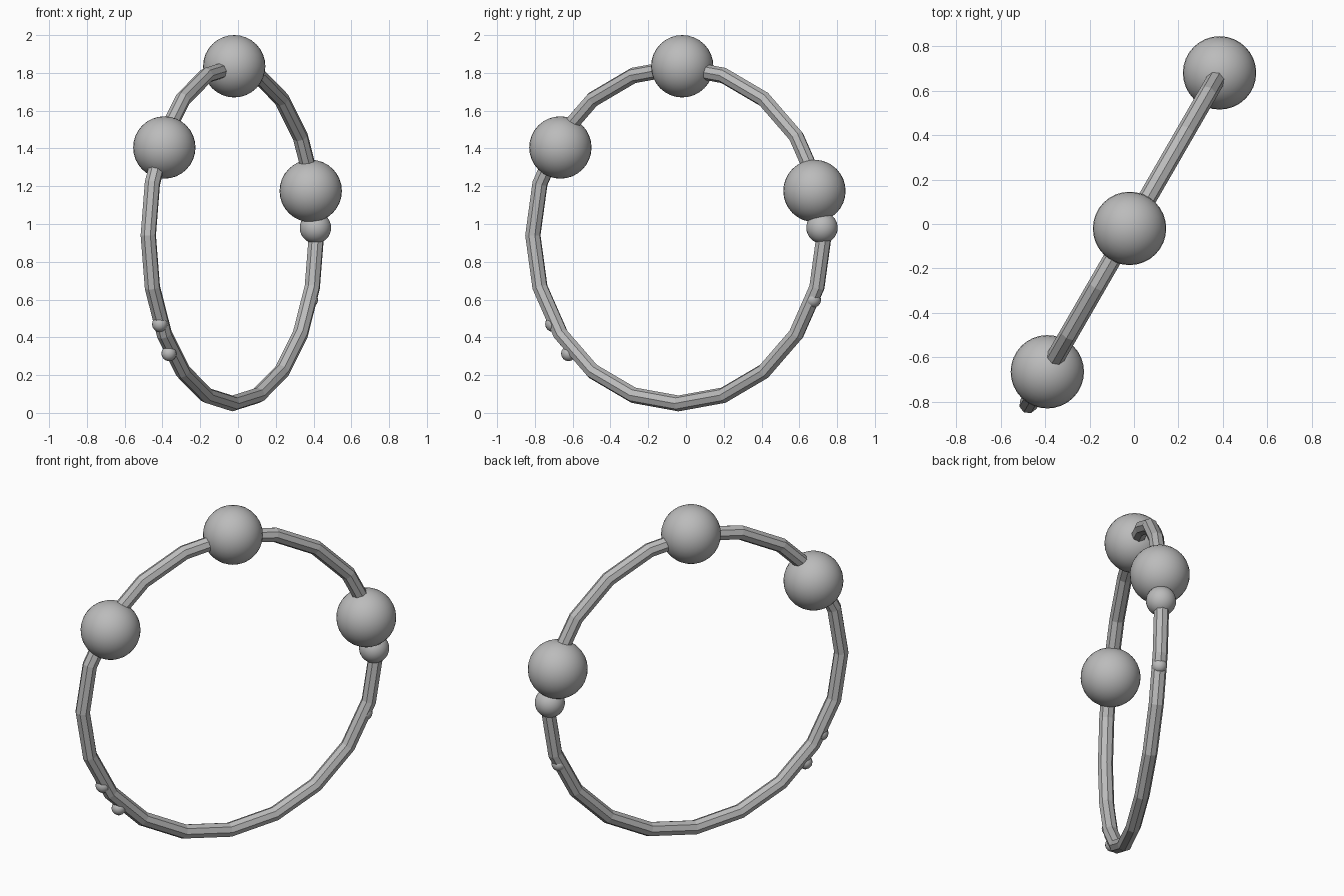
import bpy
from math import radians, sin, cos
from mathutils import Vector

cube = bpy.data.objects.get("Cube")
if cube:
    bpy.data.objects.remove(cube, do_unlink=True)

grey = bpy.data.materials.new("neutral_grey")
grey.use_nodes = True
colour = (0.5, 0.5, 0.5, 1)
grey.diffuse_color = colour
grey.node_tree.nodes["Principled BSDF"].inputs["Base Color"].default_value = colour

CENTRE = Vector((-0.03, -0.04, 0.94))
RADIUS = 0.89
TURN = radians(60)


def on_ring(angle, out=0.0):
    """Point on the upright hoop; angle counts up from its left side."""
    a = radians(angle)
    r = RADIUS + out
    return CENTRE + Vector((r * cos(a) * cos(TURN), r * cos(a) * sin(TURN), r * sin(a)))


def ball(name, location, radius, segments=32):
    bpy.ops.mesh.primitive_uv_sphere_add(segments=segments, ring_count=segments // 2,
                                         radius=radius, location=location)
    obj = bpy.context.object
    obj.name = name
    obj.data.materials.append(grey)
    bpy.ops.object.shade_smooth()


# Faceted hoop, standing upright and turned
bpy.ops.mesh.primitive_torus_add(major_segments=20, minor_segments=8, major_radius=RADIUS,
                                 minor_radius=0.042, location=CENTRE,
                                 rotation=(radians(90), 0, TURN))
hoop = bpy.context.object
hoop.name = "hoop"
hoop.data.materials.append(grey)
bpy.ops.object.shade_flat()

# Large beads
ball("top_bead", (-0.02, -0.02, 1.835), 0.165)
ball("front_bead", (-0.39, -0.665, 1.405), 0.165)
ball("back_bead", (0.385, 0.68, 1.175), 0.165)

# Medium bead under the back bead
ball("medium_bead", (0.41, 0.72, 0.98), 0.083)

# Tiny beads half sunk in the hoop
ball("tiny_bead_low", on_ring(223, 0.028), 0.04, 16)
ball("tiny_bead_mid", on_ring(211.5, 0.009), 0.042, 16)
ball("tiny_bead_back", on_ring(-22.5, 0.0), 0.043, 16)
